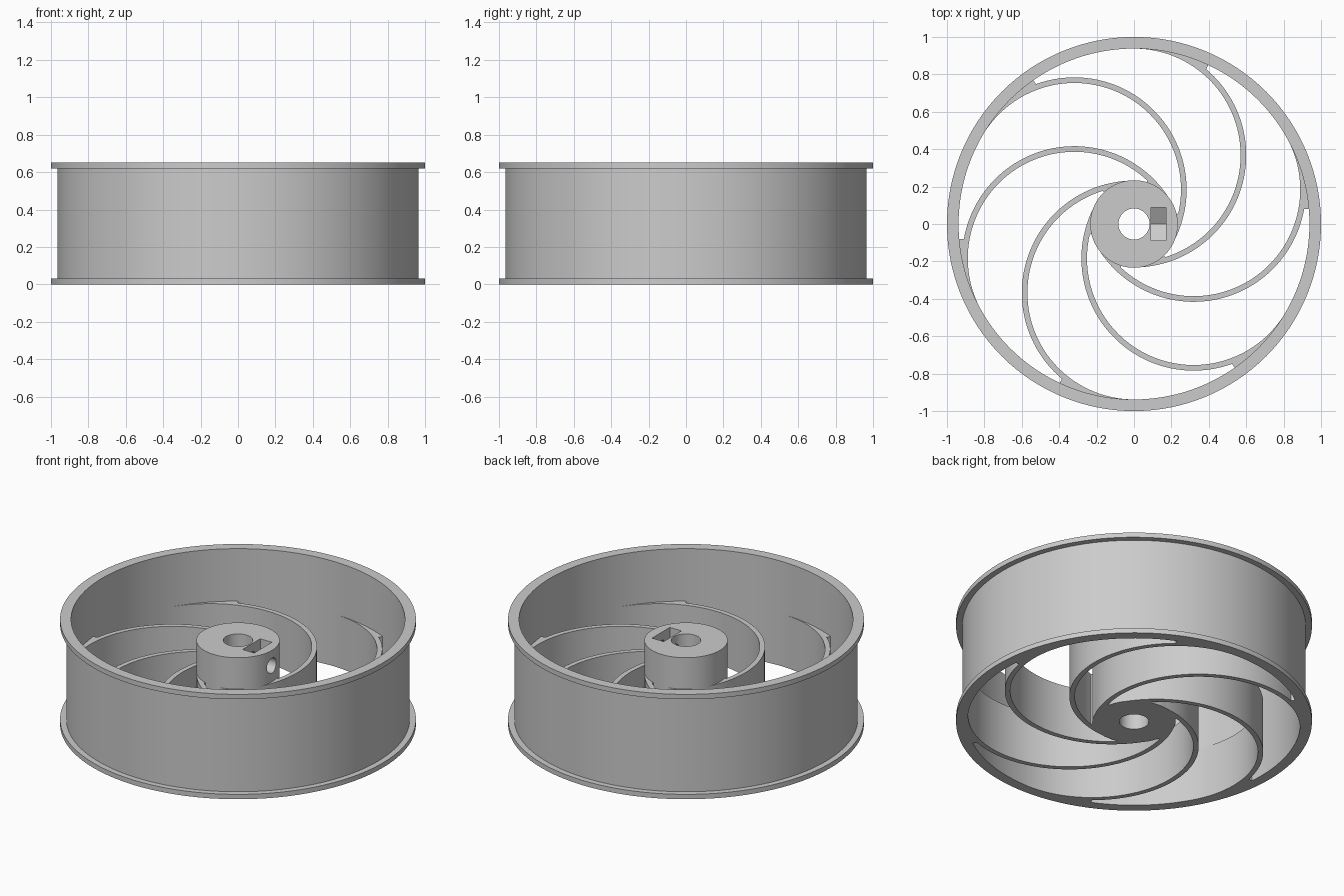
import bpy
import bmesh
from math import sin, cos, pi, radians
from mathutils import Matrix

if "Cube" in bpy.data.objects:
    bpy.data.objects.remove(bpy.data.objects["Cube"])

grey = bpy.data.materials.new("grey plastic")
grey.use_nodes = True
GREY = (0.6, 0.6, 0.6, 1)
grey.diffuse_color = GREY
grey.node_tree.nodes["Principled BSDF"].inputs["Base Color"].default_value = GREY

HEIGHT, FLANGE = 0.65, 0.03
HUB_TOP, HUB_R, BORE_R = 0.52, 0.234, 0.083
SPOKE_TOP, ARC_OFFSET, ARC_OUT, ARC_IN = 0.325, 0.368, 0.6, 0.57
SCREW_Z = 0.425


def finish(bm, name):
    bmesh.ops.recalc_face_normals(bm, faces=bm.faces)
    mesh = bpy.data.meshes.new(name)
    bm.to_mesh(mesh)
    bm.free()
    mesh.materials.append(grey)
    obj = bpy.data.objects.new(name, mesh)
    bpy.context.collection.objects.link(obj)
    return obj


def smooth(obj):
    bpy.ops.object.select_all(action="DESELECT")
    obj.select_set(True)
    bpy.context.view_layer.objects.active = obj
    bpy.ops.object.shade_smooth_by_angle(angle=radians(30))


def lathe(name, profile, steps=128):
    """Revolve a closed (radius, z) profile about the z axis."""
    bm = bmesh.new()
    rings = [[bm.verts.new((r * cos(2 * pi * i / steps), r * sin(2 * pi * i / steps), z))
              for r, z in profile] for i in range(steps)]
    for i in range(steps):
        a, b = rings[i], rings[(i + 1) % steps]
        for j in range(len(profile)):
            k = (j + 1) % len(profile)
            bm.faces.new((a[j], b[j], b[k], a[k]))
    return finish(bm, name)


def prism(name, outline, depth, matrix=None):
    """Extrude a flat outline upward, then place it."""
    bm = bmesh.new()
    face = bm.faces.new([bm.verts.new((x, y, 0)) for x, y in outline])
    new = bmesh.ops.extrude_face_region(bm, geom=[face])["geom"]
    bmesh.ops.translate(bm, vec=(0, 0, depth),
                        verts=[v for v in new if isinstance(v, bmesh.types.BMVert)])
    if matrix:
        bm.transform(matrix)
    return finish(bm, name)


def arc(radius, start, end, steps, offset=0):
    """Points on a circle centred at (offset, 0); angles in degrees."""
    angles = [radians(start + (end - start) * i / steps) for i in range(steps + 1)]
    return [(offset + radius * cos(a), radius * sin(a)) for a in angles]


# Rim with a flange at each edge
smooth(lathe("rim", [(0.938, 0), (1, 0), (1, FLANGE), (0.965, FLANGE),
                     (0.965, HEIGHT - FLANGE), (1, HEIGHT - FLANGE),
                     (1, HEIGHT), (0.938, HEIGHT)]))

# Hub with a bore, a nut pocket and a screw hole
hub = lathe("hub", [(BORE_R, 0), (HUB_R, 0), (HUB_R, HUB_TOP), (BORE_R, HUB_TOP)], 96)
sideways = Matrix(((0, 0, 1, 0), (1, 0, 0, 0), (0, 1, 0, 0), (0, 0, 0, 1)))
pocket = [(-0.087, 0.7), (-0.087, 0.373), (0, 0.323), (0.087, 0.373), (0.087, 0.7)]
screw = [(y, z + SCREW_Z) for y, z in arc(0.046, 0, 348.75, 31)]
cutters = [
    prism("nut_pocket_cutter", pocket, 0.08, Matrix.Translation((0.092, 0, 0)) @ sideways),
    prism("screw_hole_cutter", screw, 0.3, Matrix.Translation((0.02, 0, 0)) @ sideways),
]
bpy.context.view_layer.objects.active = hub
for cutter in cutters:
    cutter.hide_render = True
    cut = hub.modifiers.new(cutter.name, "BOOLEAN")
    cut.operation, cut.solver, cut.object = "DIFFERENCE", "EXACT", cutter
    bpy.ops.object.modifier_apply(modifier=cut.name)
    bpy.data.objects.remove(cutter)
smooth(hub)

# Six curved spokes, each with a small web where it meets the rim and the hub
outline = (arc(0.95, 0, -25, 8)
           + arc(ARC_OUT, -40, -180, 48, ARC_OFFSET)
           + arc(0.22, -175, -137, 8)
           + arc(ARC_IN, -163, 0, 56, ARC_OFFSET))
for i in range(6):
    spin = Matrix.Rotation(radians(30 + 60 * i), 4, "Z")
    smooth(prism(f"spoke_{i + 1}", outline, SPOKE_TOP, spin))
